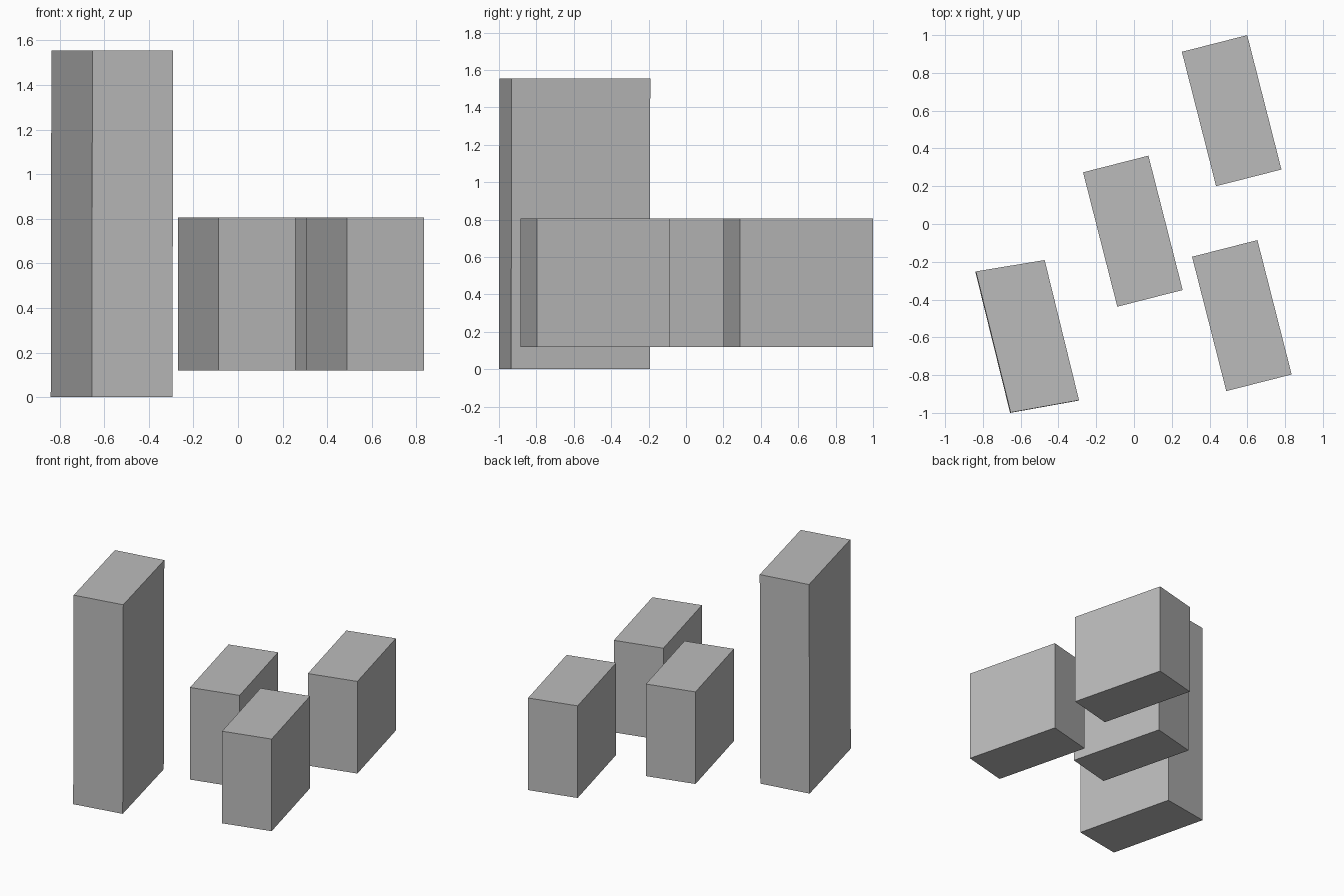
import bpy, bmesh
from mathutils import Matrix, Vector
from math import radians

cube = bpy.data.objects.get("Cube")
if cube:
    bpy.data.objects.remove(cube, do_unlink=True)

# One plain grey for every block
grey = bpy.data.materials.new("plain grey")
grey.use_nodes = True
colour = (0.5, 0.5, 0.5, 1)
grey.diffuse_color = colour
grey.node_tree.nodes["Principled BSDF"].inputs["Base Color"].default_value = colour


def finish(name, bm):
    bmesh.ops.recalc_face_normals(bm, faces=bm.faces)
    mesh = bpy.data.meshes.new(name)
    bm.to_mesh(mesh)
    bm.free()
    mesh.materials.append(grey)
    obj = bpy.data.objects.new(name, mesh)
    bpy.context.collection.objects.link(obj)


# Three equal raised blocks, all turned the same way
BOTTOM, TOP = 0.12, 0.805
for name, x, y in (("back_block", 0.517, 0.6),
                   ("middle_block", -0.006, -0.038),
                   ("front_block", 0.571, -0.485)):
    bm = bmesh.new()
    place = (Matrix.Translation((x, y, (BOTTOM + TOP) / 2))
             @ Matrix.Rotation(radians(14.3), 4, "Z")
             @ Matrix.Diagonal((0.357, 0.734, TOP - BOTTOM, 1)))
    bmesh.ops.create_cube(bm, size=1, matrix=place)
    finish(name, bm)

# Tall tower: slightly skewed footprint, leaning a touch towards the top
bm = bmesh.new()
footprint = [(-0.84, -0.253), (-0.656, -1.0), (-0.294, -0.935), (-0.476, -0.193)]
base = bm.faces.new([bm.verts.new((x, y, 0)) for x, y in footprint])
top = bmesh.ops.extrude_face_region(bm, geom=[base], use_keep_orig=True)
top_verts = [v for v in top["geom"] if isinstance(v, bmesh.types.BMVert)]
bmesh.ops.translate(bm, verts=top_verts, vec=Vector((0.003, 0.002, 1.555)))
finish("tall_tower", bm)
